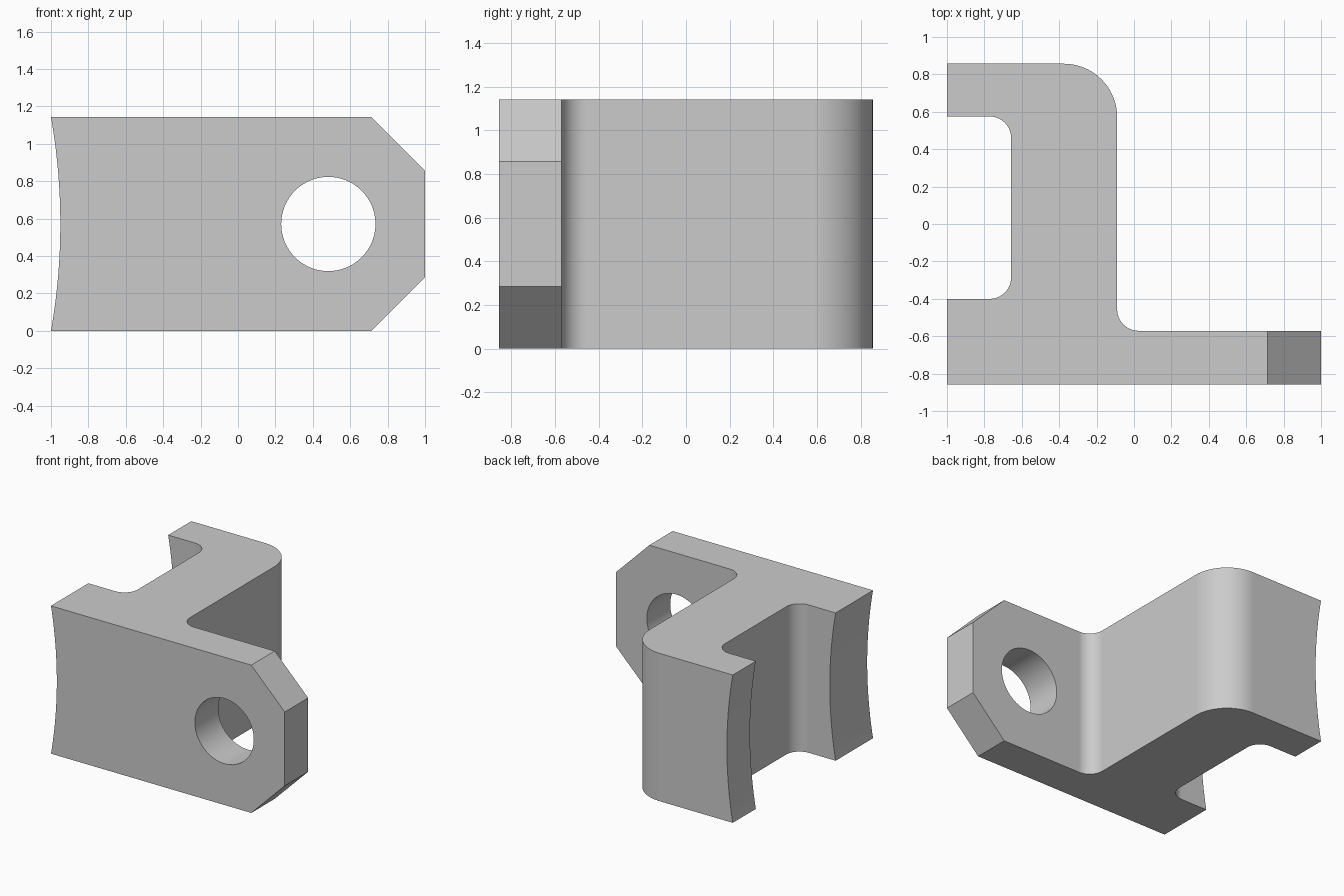
import bpy, bmesh, math
from mathutils import Vector, Matrix

cube = bpy.data.objects.get("Cube")
if cube:
    bpy.data.objects.remove(cube, do_unlink=True)

HEIGHT = 1.143
MID = HEIGHT / 2
PAST = 0.2  # overshoot so cuts never share a plane


def rounded(corners, steps=20):
    """Turn (x, y, radius) right-angle corners into an outline with fillets."""
    out = []
    for i, (x, y, r) in enumerate(corners):
        p = Vector((x, y))
        if r == 0:
            out.append(p)
            continue
        a = (Vector(corners[i - 1][:2]) - p).normalized() * r
        b = (Vector(corners[(i + 1) % len(corners)][:2]) - p).normalized() * r
        for k in range(steps + 1):
            t = math.pi / 2 * k / steps
            out.append(p + a * (1 - math.sin(t)) + b * (1 - math.cos(t)))
    return out


def prism(name, outline, low, high, matrix=Matrix()):
    """Extrude a flat outline along its normal from low to high."""
    bm = bmesh.new()
    face = bm.faces.new([bm.verts.new((p[0], p[1], low)) for p in outline])
    top = bmesh.ops.extrude_face_region(bm, geom=[face])["geom"]
    verts = [v for v in top if isinstance(v, bmesh.types.BMVert)]
    bmesh.ops.translate(bm, verts=verts, vec=(0, 0, high - low))
    bm.transform(matrix)
    bmesh.ops.recalc_face_normals(bm, faces=bm.faces)
    mesh = bpy.data.meshes.new(name)
    bm.to_mesh(mesh)
    bm.free()
    obj = bpy.data.objects.new(name, mesh)
    bpy.context.collection.objects.link(obj)
    return obj


def combine(target, cutter, operation):
    mod = target.modifiers.new(operation.title(), "BOOLEAN")
    mod.operation, mod.object, mod.solver = operation, cutter, "EXACT"
    bpy.context.view_layer.objects.active = target
    bpy.ops.object.modifier_apply(modifier=mod.name)
    bpy.data.objects.remove(cutter, do_unlink=True)


# Bracket plan: front plate, upright web and rear flange with fillets
end = 1 + PAST
bracket = prism("bracket", rounded([
    (-end, -0.857, 0), (end, -0.857, 0), (end, -0.571, 0),
    (-0.09, -0.571, 0.115), (-0.09, 0.857, 0.286), (-end, 0.857, 0),
    (-end, 0.575, 0), (-0.657, 0.575, 0.115),
    (-0.657, -0.4, 0.115), (-end, -0.4, 0),
]), -PAST, HEIGHT + PAST)

# Front silhouette: chamfered tip on the left, concave saddle on the right
stand_up = Matrix.Rotation(math.pi / 2, 4, "X")
sag = 0.05
radius = (MID ** 2 + sag ** 2) / (2 * sag)
half = math.asin(MID / radius)
saddle = []
for k in range(33):
    a = half * (1 - k / 16)
    saddle.append((sag - 1 - radius + radius * math.cos(a), MID + radius * math.sin(a)))
tip = [(0.714, 0), (1, 0.286), (1, HEIGHT - 0.286), (0.714, HEIGHT)]
silhouette = prism("silhouette", saddle + tip, -end, end, stand_up)
combine(bracket, silhouette, "INTERSECT")

# Bolt hole through the front plate
ring = [(0.483 + 0.252 * math.cos(math.tau * k / 64),
         MID + 0.252 * math.sin(math.tau * k / 64)) for k in range(64)]
combine(bracket, prism("bolt_hole", ring, 0.4, end, stand_up), "DIFFERENCE")

# Plain grey finish
grey = bpy.data.materials.new("plain_grey")
grey.use_nodes = True
colour = (0.6, 0.6, 0.6, 1)
grey.diffuse_color = colour
grey.node_tree.nodes["Principled BSDF"].inputs["Base Color"].default_value = colour
bracket.data.materials.clear()
bracket.data.materials.append(grey)
for poly in bracket.data.polygons:
    poly.material_index = 0

# Smooth fillets and hole, crisp edges
bpy.ops.object.select_all(action="DESELECT")
bracket.select_set(True)
bpy.context.view_layer.objects.active = bracket
bpy.ops.object.shade_smooth_by_angle(angle=math.radians(30))
weighted = bracket.modifiers.new("Weighted normals", "WEIGHTED_NORMAL")
weighted.keep_sharp = True
